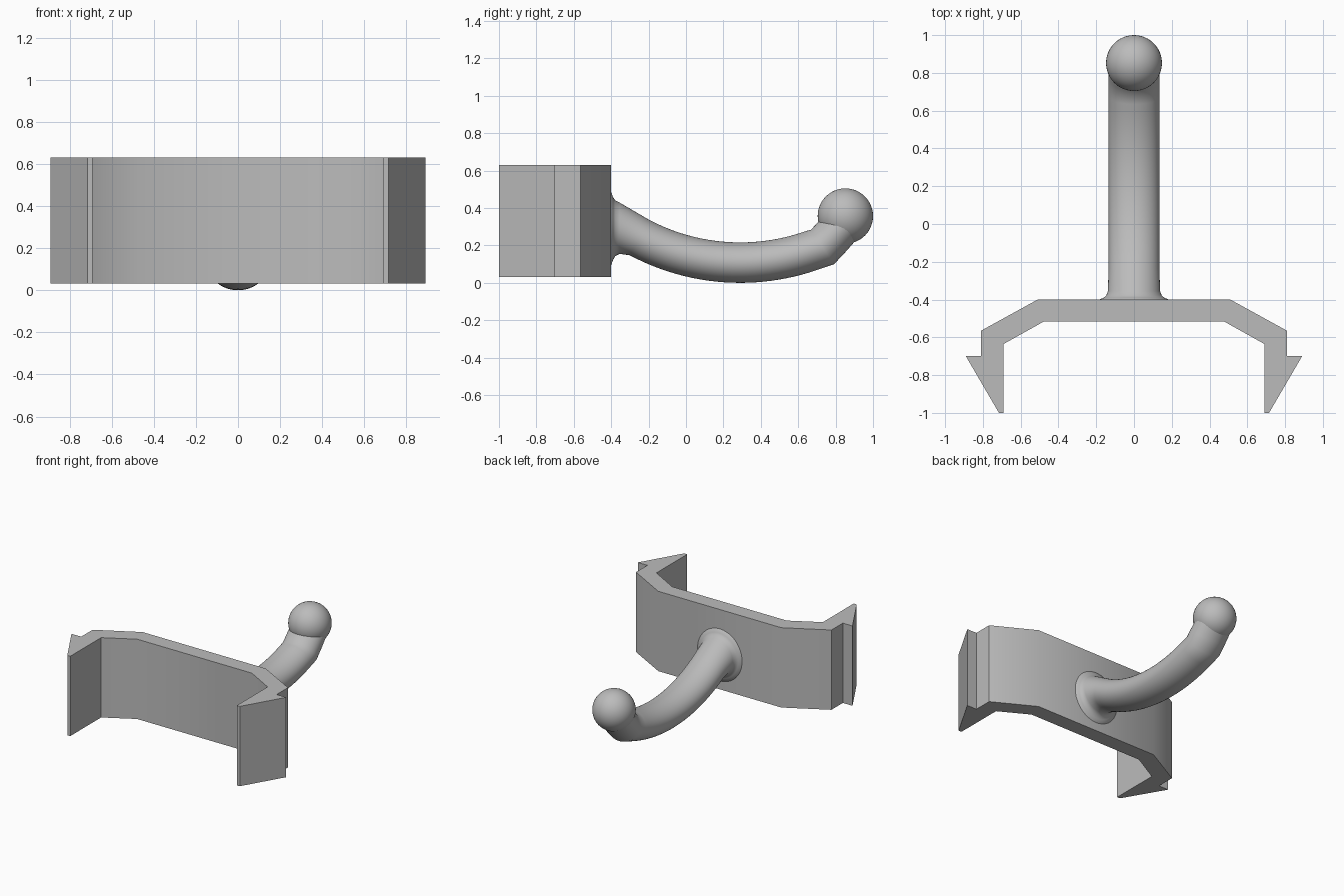
import bpy, bmesh
from math import sin, cos, pi, radians, asin, sqrt

cube = bpy.data.objects.get("Cube")
if cube:
    bpy.data.objects.remove(cube, do_unlink=True)

grey = bpy.data.materials.new("plain_grey")
grey.use_nodes = True
colour = (0.5, 0.5, 0.5, 1)
grey.diffuse_color = colour
grey.node_tree.nodes["Principled BSDF"].inputs["Base Color"].default_value = colour


def finish(name, bm, angle):
    bmesh.ops.recalc_face_normals(bm, faces=bm.faces)
    mesh = bpy.data.meshes.new(name)
    bm.to_mesh(mesh)
    bm.free()
    mesh.materials.append(grey)
    obj = bpy.data.objects.new(name, mesh)
    bpy.context.collection.objects.link(obj)
    bpy.ops.object.select_all(action='DESELECT')
    obj.select_set(True)
    bpy.context.view_layer.objects.active = obj
    bpy.ops.object.shade_smooth_by_angle(angle=radians(angle))
    return obj


# Clip bracket: half outline mirrored in x, then extruded upwards
half = [(0.51, -0.40), (0.81, -0.565), (0.81, -0.70), (0.89, -0.70), (0.715, -1),
        (0.69, -1), (0.69, -0.635), (0.475, -0.515)]
outline = half + [(-x, y) for x, y in reversed(half)]
bm = bmesh.new()
base = bm.faces.new([bm.verts.new((x, y, 0.032)) for x, y in outline])
top = bmesh.ops.extrude_face_region(bm, geom=[base])["geom"]
bmesh.ops.translate(bm, vec=(0, 0, 0.598),
                    verts=[v for v in top if isinstance(v, bmesh.types.BMVert)])
finish("clip_bracket", bm, 30)

# Hook arm sections: y, z, tilt, half width, half thickness
WIDE, THICK = 0.135, 0.108
sections = [(-0.42, 0.29, 0, 0.195, 0.205), (-0.40, 0.29, 0, 0.185, 0.195),
            (-0.39, 0.29, 0, 0.160, 0.168), (-0.378, 0.292, 0, 0.147, 0.149),
            (-0.355, 0.292, 0, 0.138, 0.137)]
R, MID = 1.15, 0.29
for i in range(25):
    y = -0.25 + i * 0.92 / 24
    sections.append((y, THICK + R - sqrt(R * R - (y - MID) ** 2),
                     asin((y - MID) / R), WIDE, THICK))
# Upturned tip that runs into the ball
sections += [(0.73, 0.192, radians(34), WIDE, THICK + 0.003),
             (0.78, 0.245, radians(45), WIDE, THICK),
             (0.86, 0.33, radians(45), 0.132, 0.104)]

SIDES = 48
bm = bmesh.new()
rings = []
for y, z, tilt, wide, thick in sections:
    ring = []
    for k in range(SIDES):
        a = 2 * pi * k / SIDES
        h = thick * sin(a)
        ring.append(bm.verts.new((wide * cos(a), y - h * sin(tilt), z + h * cos(tilt))))
    rings.append(ring)
for r, s in zip(rings, rings[1:]):
    for k in range(SIDES):
        n = (k + 1) % SIDES
        bm.faces.new((r[k], r[n], s[n], s[k]))
bm.faces.new(rings[0])
bm.faces.new(rings[-1])
finish("hook_arm", bm, 50)

# Ball at the end of the hook
bm = bmesh.new()
bmesh.ops.create_uvsphere(bm, u_segments=48, v_segments=24, radius=0.148)
bmesh.ops.translate(bm, vec=(0, 0.852, 0.357), verts=bm.verts)
finish("hook_ball", bm, 50)
